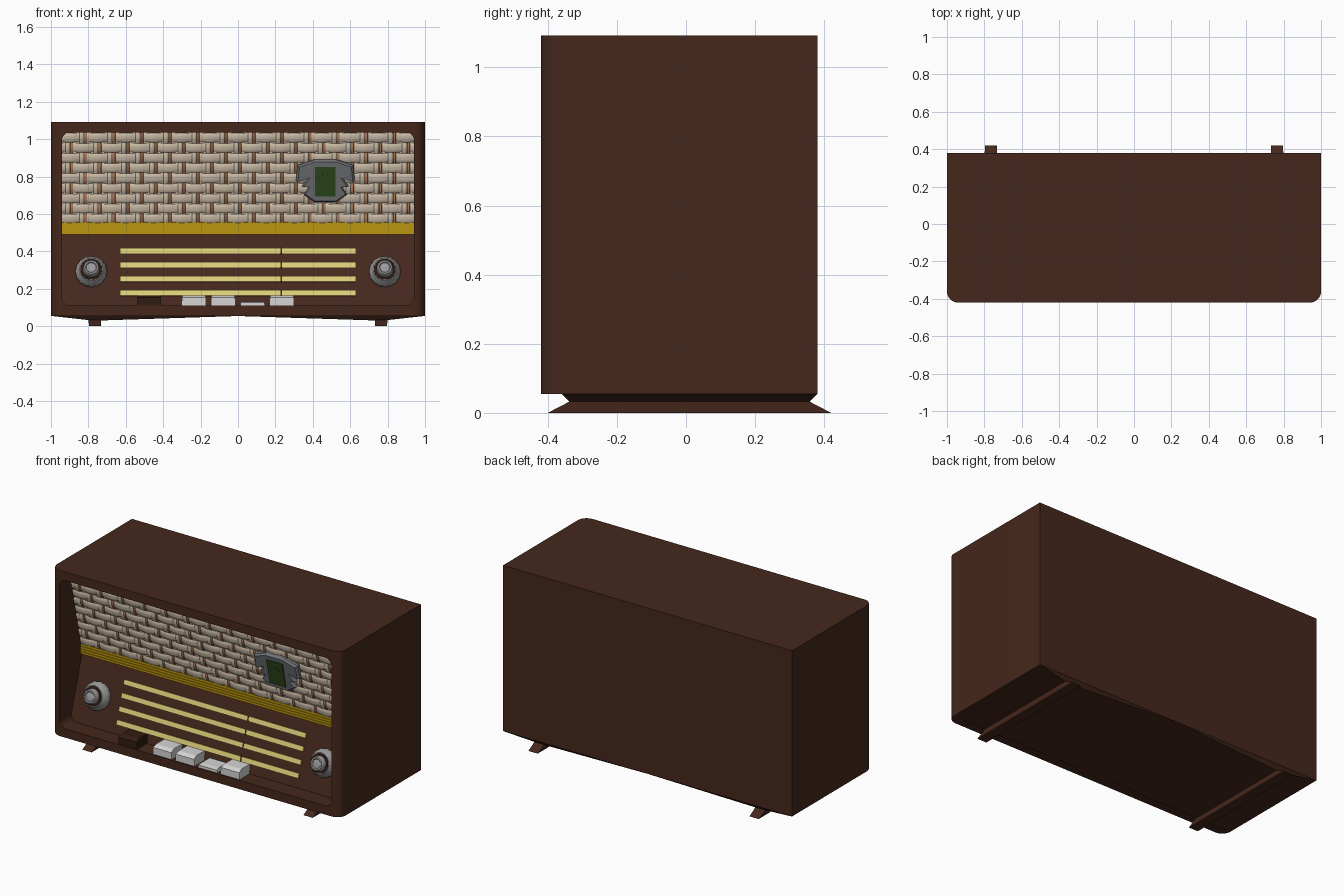
import bpy, bmesh, math
from mathutils import Matrix, Vector

if "Cube" in bpy.data.objects:
    bpy.data.objects.remove(bpy.data.objects["Cube"])

def material(name, rgb):
    m = bpy.data.materials.new(name)
    m.diffuse_color = (*rgb, 1)
    m.use_nodes = True
    m.node_tree.nodes["Principled BSDF"].inputs["Base Color"].default_value = m.diffuse_color
    return m

BROWN = material("walnut brown", (0.060, 0.0205, 0.0115))
DARK = material("dark brown", (0.030, 0.012, 0.006))
BEIGE = material("cloth beige", (0.62, 0.52, 0.40))
RUST = material("thread rust", (0.47, 0.20, 0.09))
GOLD = material("gold trim", (0.50, 0.30, 0.004))
CREAM = material("dial cream", (0.73, 0.63, 0.19))
METAL = material("knob grey", (0.33, 0.33, 0.33))
WHITE = material("key white", (0.66, 0.66, 0.66))
GREEN = material("screen green", (0.026, 0.068, 0.011))
BADGE = material("badge grey", (0.16, 0.165, 0.175))
I = Matrix.Identity(4)

def lofts(name, solids, mat, M=I, smooth=True):
    """Each solid is a list of closed loops, skinned together and capped."""
    bm = bmesh.new()
    for loops in solids:
        rings = [[bm.verts.new(M @ Vector(p)) for p in lp] for lp in loops]
        n = len(rings[0])
        for a, b in zip(rings, rings[1:]):
            for i in range(n):
                j = (i + 1) % n
                bm.faces.new((a[i], a[j], b[j], b[i]))
        bm.faces.new(rings[0][::-1])
        bm.faces.new(rings[-1])
    bmesh.ops.recalc_face_normals(bm, faces=bm.faces)
    me = bpy.data.meshes.new(name)
    bm.to_mesh(me)
    bm.free()
    me.materials.append(mat)
    ob = bpy.data.objects.new(name, me)
    bpy.context.collection.objects.link(ob)
    if smooth:
        bpy.ops.object.select_all(action='DESELECT')
        ob.select_set(True)
        bpy.context.view_layer.objects.active = ob
        bpy.ops.object.shade_smooth_by_angle(angle=math.radians(40))
    return ob

def block(x0, x1, y0, y1, z0, z1):
    return [[(x0, y0, z), (x1, y0, z), (x1, y1, z), (x0, y1, z)] for z in (z0, z1)]

def frame(y0, z0, y1, z1):
    """Local x, up-slope, outward axes of a tilted panel."""
    t = Vector((0, y1 - y0, z1 - z0)).normalized()
    n = Vector((1, 0, 0)).cross(t)
    return Matrix(((1, t.x, n.x, 0), (0, t.y, n.y, y0), (0, t.z, n.z, z0), (0, 0, 0, 1)))

def arc(cx, cy, r, a0, a1, n=8):
    return [(cx + r * math.cos(math.radians(a0 + (a1 - a0) * i / n)),
             cy + r * math.sin(math.radians(a0 + (a1 - a0) * i / n))) for i in range(n + 1)]

# Cabinet: plan with rounded front corners, recess cut into the front
plan = [(1, .38), (-1, .38)] + arc(-.94, -.36, .06, 180, 270) + arc(.94, -.36, .06, 270, 360)
cabinet = lofts("cabinet", [[[(x, y, z) for x, y in plan] for z in (.055, 1.092)]], BROWN, smooth=False)
rr = (arc(.897, .992, .045, 0, 90) + arc(-.897, .992, .045, 90, 180)
      + arc(-.897, .155, .045, 180, 270) + arc(.897, .155, .045, 270, 360))
cutter = lofts("recess_cutter", [[[(x, y, z) for x, z in rr] for y in (-.6, -.15)]], BROWN, smooth=False)
cutter.hide_render = True
mod = cabinet.modifiers.new("recess", 'BOOLEAN')
mod.object, mod.operation, mod.solver = cutter, 'DIFFERENCE', 'EXACT'
bpy.ops.object.select_all(action='DESELECT')
cabinet.select_set(True)
bpy.context.view_layer.objects.active = cabinet
bpy.ops.object.modifier_apply(modifier="recess")
bpy.data.objects.remove(cutter)
bpy.ops.object.shade_smooth_by_angle(angle=math.radians(32))

# Shallow base with two low ridges, and splayed foot rails
base = []
for x, z in ((-.995, .055), (-.77, .03), (0, .055), (.77, .03), (.995, .055)):
    d = .055 - z
    base.append([(x, -.36, .056), (x, .38, .056), (x, .38 - d, z - .0005), (x, -.36 + d, z - .0005)])
lofts("base", [base], BROWN, smooth=False)
for s, side in ((-1, "left"), (1, "right")):
    c = s * .765
    lofts(side + "_foot_rail", [[
        [(c - w, y0, z), (c + w, y0, z), (c + w, y1, z), (c - w, y1, z)]
        for w, y0, y1, z in ((.032, -.40, .42, 0), (.034, -.335, .355, .034))]], BROWN, smooth=False)

# Inner panels: both lean back to the gold strip
def panel(name, prof, mat):
    lofts(name, [[[(x, y, z) for y, z in prof] for x in (-.944, .944)]], mat, smooth=False)
panel("control_panel", [(-.318, .1), (-.195, .49), (-.195, .55), (-.14, .55), (-.14, .1)], BROWN)
panel("cloth_backing", [(-.195, .55), (-.307, 1.05), (-.14, 1.05), (-.14, .55)], BEIGE)
panel("gold_strip", [(-.18, .49), (-.205, .49), (-.205, .555), (-.18, .555)], GOLD)
lofts("gold_strip_ribs", [block(-.942, .942, -.212, -.2, .491 + i * .0163, .505 + i * .0163)
                          for i in range(4)], GOLD, smooth=False)

# Woven speaker cloth: wide flat weft, narrow warp pairs
G = frame(-.195, .55, -.305, 1.04)
P, Q, L = .075, .0555, .5
def section(hw, th, n=10):
    return [(hw * math.cos(k * 2 * math.pi / n), th * math.sin(k * 2 * math.pi / n)) for k in range(n)]
def wave(a, sign):
    return .009 + sign * .005 * math.cos(math.pi * a)
weft = []
for r in range(9):
    v = .028 + r * Q
    weft.append([[(x, v + a, wave(x / P + r, 1) + b) for a, b in section(.025, .006)]
                 for x in (-.942 + 1.884 * i / 150 for i in range(151))])
lofts("cloth_weft", weft, BEIGE, G)
for name, offs, hw, mat in (("beige", -.010, .012, BEIGE), ("rust", .011, .008, RUST)):
    lofts("cloth_warp_" + name,
          [[[(c * P + offs + a, v, wave((v - .028) / Q + c, -1) + b) for a, b in section(hw, .005, 8)]
            for v in (L * i / 54 for i in range(55))] for c in range(-12, 13)], mat, G)

# Tuning eye badge with notched sides
half = [(.06, .115), (.15, .085), (.157, 0), (.09, .018), (.125, -.03),
        (.088, -.035), (.115, -.075), (.06, -.115)]
outline = half + [(-x, z) for x, z in reversed(half)]
E = G @ Matrix.Translation((.467, .238, 0))
lofts("eye_badge", [[[(x * s, z * s, w) for x, z in outline]
                     for s, w in ((1, 0), (1, .028), (.93, .04))]], BADGE, E, smooth=False)
lofts("eye_screen", [block(-.055, .055, -.08, .08, .036, .046)], GREEN, E, smooth=False)
ring = arc(0, .005, .038, 20, 160, 10) + arc(0, .005, .034, 160, 20, 10)
lofts("eye_arc", [[[(x, y, w) for x, y in ring] for w in (.045, .048)]], GREEN, E, smooth=False)

# Dial bars and pointer marks on the control panel
C = frame(-.315, .11, -.195, .49)
SLOPE = math.hypot(.12, .38) / .38
def up(z):
    return (z - .11) * SLOPE
BARS = (.177, .252, .327, .402)
lofts("dial_bars", [block(-.63, .63, up(z) - .015, up(z) + .015, -.004, .008)
                    for z in BARS], CREAM, C, smooth=False)
lofts("dial_pointer", [block(.227, .235, up(z) - .0155, up(z) + .0155, 0, .0095)
                       for z in BARS], BROWN, C, smooth=False)

# Knobs: fluted skirt, dark groove, inner cap
def turned(prof, n=32, flute=0):
    return [[[(r * (1 - flute * (i % 2)) * math.cos(2 * math.pi * i / n),
               r * (1 - flute * (i % 2)) * math.sin(2 * math.pi * i / n), h)
              for i in range(n)] for r, h in prof]]
for s, side in ((-1, "left"), (1, "right")):
    K = C @ Matrix.Translation((s * .785, up(.287), 0))
    lofts(side + "_knob_skirt", turned([(.083, -.003), (.086, .02), (.082, .032), (.064, .058)], 32, .04), METAL, K)
    lofts(side + "_knob_groove", turned([(.06, .05), (.058, .062)]), DARK, K)
    lofts(side + "_knob_cap", turned([(.046, .055), (.044, .085), (.038, .094), (.03, .094),
                                      (.026, .089), (.004, .092)]), METAL, K)

# Push keys along the bottom edge, one of them pressed
def key(name, x0, x1, top, mat):
    b, f = .108, .108 + (top - .108) * .78
    prof = [(-.29, b, 0), (-.412, b, 0), (-.412, f, .002), (-.385, top, .006), (-.29, top, .006)]
    lofts(name, [[[(x0 + i, y, z) for y, z, i in prof], [(x1 - i, y, z) for y, z, i in prof]]],
          mat, smooth=False)
key("dark_key", -.54, -.41, .165, DARK)
for i, (x, top) in enumerate(((-.302, .165), (-.145, .165), (.012, .132), (.168, .165))):
    key("white_key_%d" % (i + 1), x, x + .132, top, WHITE)
